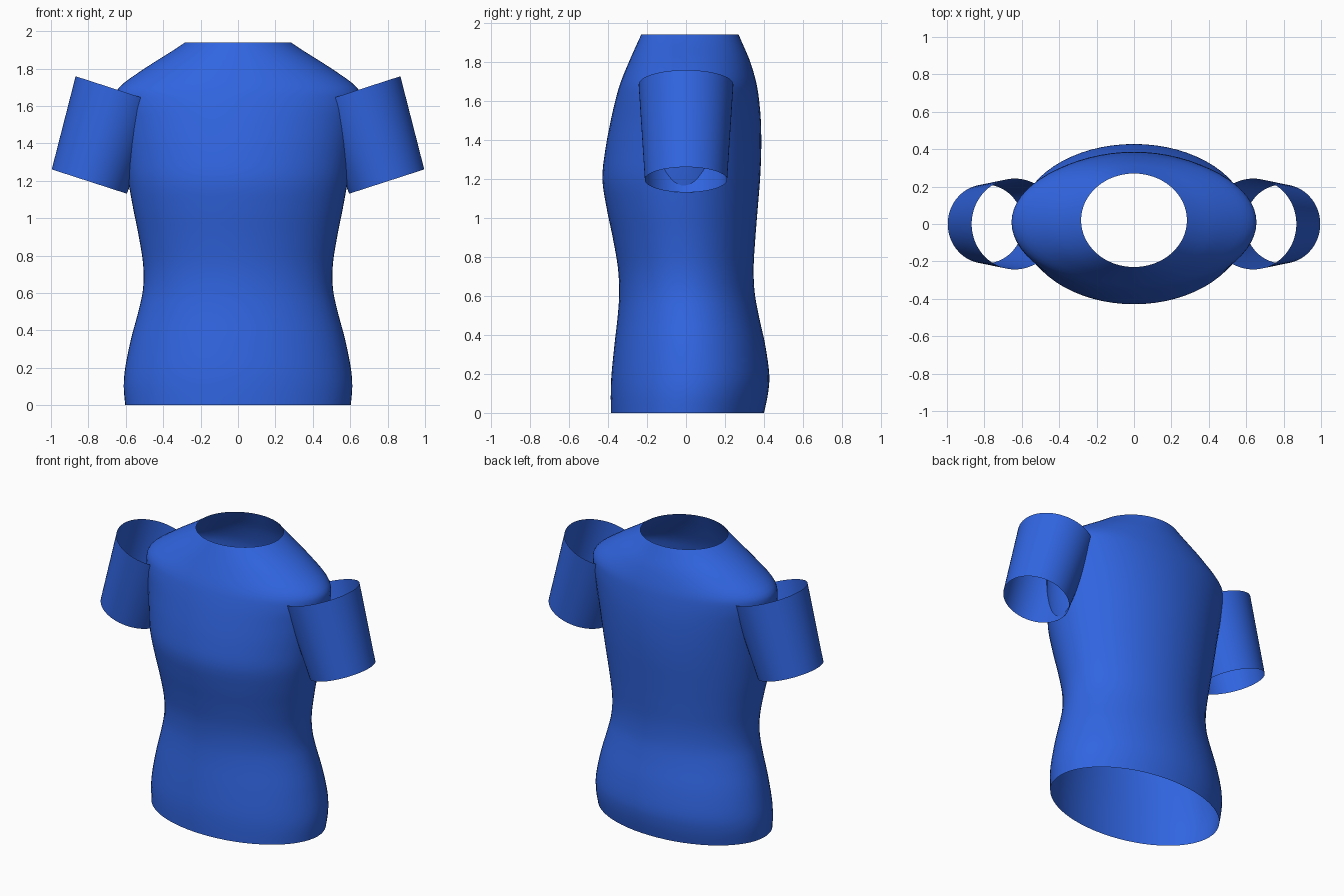
import bpy, math
from mathutils import Vector

if "Cube" in bpy.data.objects:
    bpy.data.objects.remove(bpy.data.objects["Cube"])

blue = bpy.data.materials.new("blue_fabric")
blue.diffuse_color = (0.03, 0.13, 0.75, 1)
blue.use_nodes = True
blue.node_tree.nodes["Principled BSDF"].inputs["Base Color"].default_value = blue.diffuse_color
SEG = 64


def loft(name, rings):
    """Open tube skinned through a list of rings of equal point count."""
    n = len(rings[0])
    verts = [p for r in rings for p in r]
    faces = [(i * n + j, i * n + (j + 1) % n, (i + 1) * n + (j + 1) % n, (i + 1) * n + j)
             for i in range(len(rings) - 1) for j in range(n)]
    me = bpy.data.meshes.new(name)
    me.from_pydata(verts, [], faces)
    me.materials.append(blue)
    me.shade_smooth()
    ob = bpy.data.objects.new(name, me)
    bpy.context.collection.objects.link(ob)
    return ob


def refine(rows, steps):
    """Catmull-Rom smoothing of a row table."""
    pts = [Vector(r) for r in rows]
    out = []
    for i in range(len(pts) - 1):
        a, b, c, d = pts[max(i - 1, 0)], pts[i], pts[i + 1], pts[min(i + 2, len(pts) - 1)]
        for k in range(steps):
            t = k / steps
            out.append(0.5 * (2 * b + (c - a) * t + (2 * a - 5 * b + 4 * c - d) * t * t
                              + (3 * b - a - 3 * c + d) * t ** 3))
    return out + [pts[-1]]


# Torso: height, half width, front y, back y
profile = [
    (0.00, 0.603, -0.385, 0.400),
    (0.10, 0.611, -0.386, 0.421),
    (0.20, 0.603, -0.382, 0.427),
    (0.35, 0.573, -0.367, 0.406),
    (0.50, 0.533, -0.350, 0.373),
    (0.62, 0.508, -0.343, 0.352),
    (0.75, 0.507, -0.350, 0.347),
    (0.90, 0.530, -0.376, 0.356),
    (1.05, 0.560, -0.407, 0.368),
    (1.20, 0.587, -0.429, 0.380),
    (1.35, 0.608, -0.414, 0.386),
    (1.50, 0.632, -0.386, 0.384),
    (1.62, 0.654, -0.358, 0.373),
    (1.70, 0.635, -0.334, 0.359),
    (1.80, 0.500, -0.293, 0.330),
    (1.89, 0.358, -0.253, 0.292),
    (1.94, 0.283, -0.230, 0.270),
]
rings = []
for z, w, f, b in refine(profile, 4):
    rings.append([(w * math.cos(a), (f + b) / 2 + (b - f) / 2 * math.sin(a), z)
                  for a in (math.tau * j / SEG for j in range(SEG))])
loft("shirt_torso", rings)

# Sleeves: slightly tapered open tubes, tilted outwards
for side, label in ((-1, "left"), (1, "right")):
    low, high = Vector((side * 0.795, 0, 1.196)), Vector((side * 0.637, 0, 1.684))
    up = (high - low).normalized()
    v = Vector((0, 1, 0))
    u = v.cross(up)
    rings = []
    for k in range(5):
        t = k / 4
        c, r = low.lerp(high, t), 0.211 + 0.032 * t
        rings.append([c + r * (u * math.cos(a) + v * math.sin(a))
                      for a in (math.tau * j / SEG for j in range(SEG))])
    loft(label + "_sleeve", rings)
